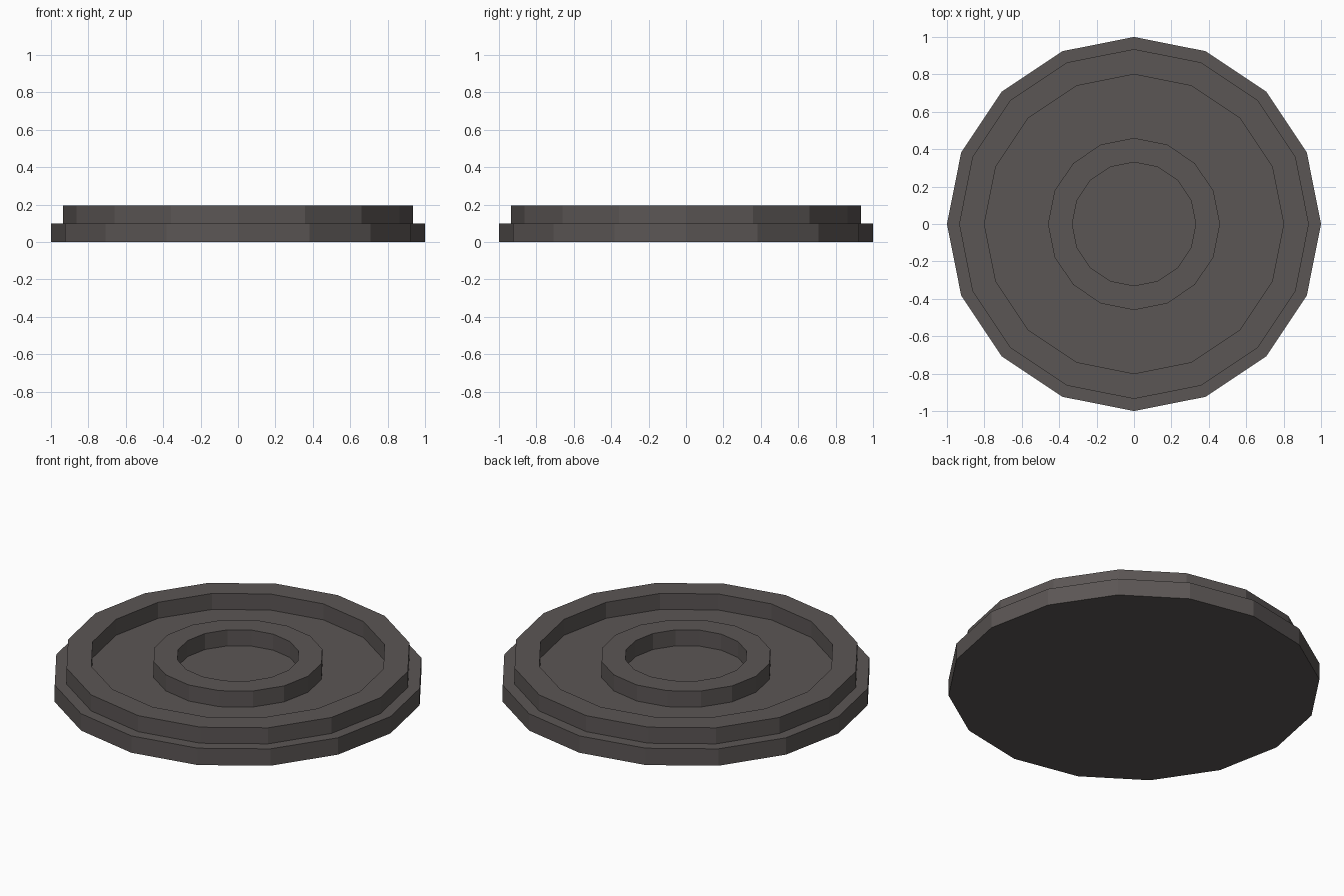
import bpy, bmesh
from math import cos, sin, tau

SIDES = 16
BASE_TOP = 0.10
RIM_TOP = 0.195

cube = bpy.data.objects.get("Cube")
if cube:
    bpy.data.objects.remove(cube, do_unlink=True)

# Single dark grey material
grey = bpy.data.materials.new("dark warm grey")
grey.use_nodes = True
colour = (0.105, 0.093, 0.09, 1)
grey.diffuse_color = colour
grey.node_tree.nodes["Principled BSDF"].inputs["Base Color"].default_value = colour


def lathe(name, profile):
    """Revolve (radius, z) points into a flat-faced shape, capping the open ends."""
    bm = bmesh.new()
    rings = [[bm.verts.new((r * cos(tau * i / SIDES), r * sin(tau * i / SIDES), z))
              for i in range(SIDES)] for r, z in profile]
    for low, high in zip(rings, rings[1:]):
        for i in range(SIDES):
            j = (i + 1) % SIDES
            bm.faces.new((low[i], low[j], high[j], high[i]))
    bm.faces.new(rings[0][::-1])
    bm.faces.new(rings[-1])
    bmesh.ops.recalc_face_normals(bm, faces=bm.faces)
    mesh = bpy.data.meshes.new(name)
    bm.to_mesh(mesh)
    bm.free()
    mesh.materials.append(grey)
    obj = bpy.data.objects.new(name, mesh)
    bpy.context.collection.objects.link(obj)
    return obj


# Stepped disc: base edge, outer rim, groove, inner ring and centre recess
profile = [(1.0, 0), (1.0, BASE_TOP)]
for outer, inner in ((0.935, 0.80), (0.46, 0.33)):
    profile += [(outer, BASE_TOP), (outer, RIM_TOP),
                (inner, RIM_TOP), (inner, BASE_TOP)]
lathe("ringed_disc", profile)
